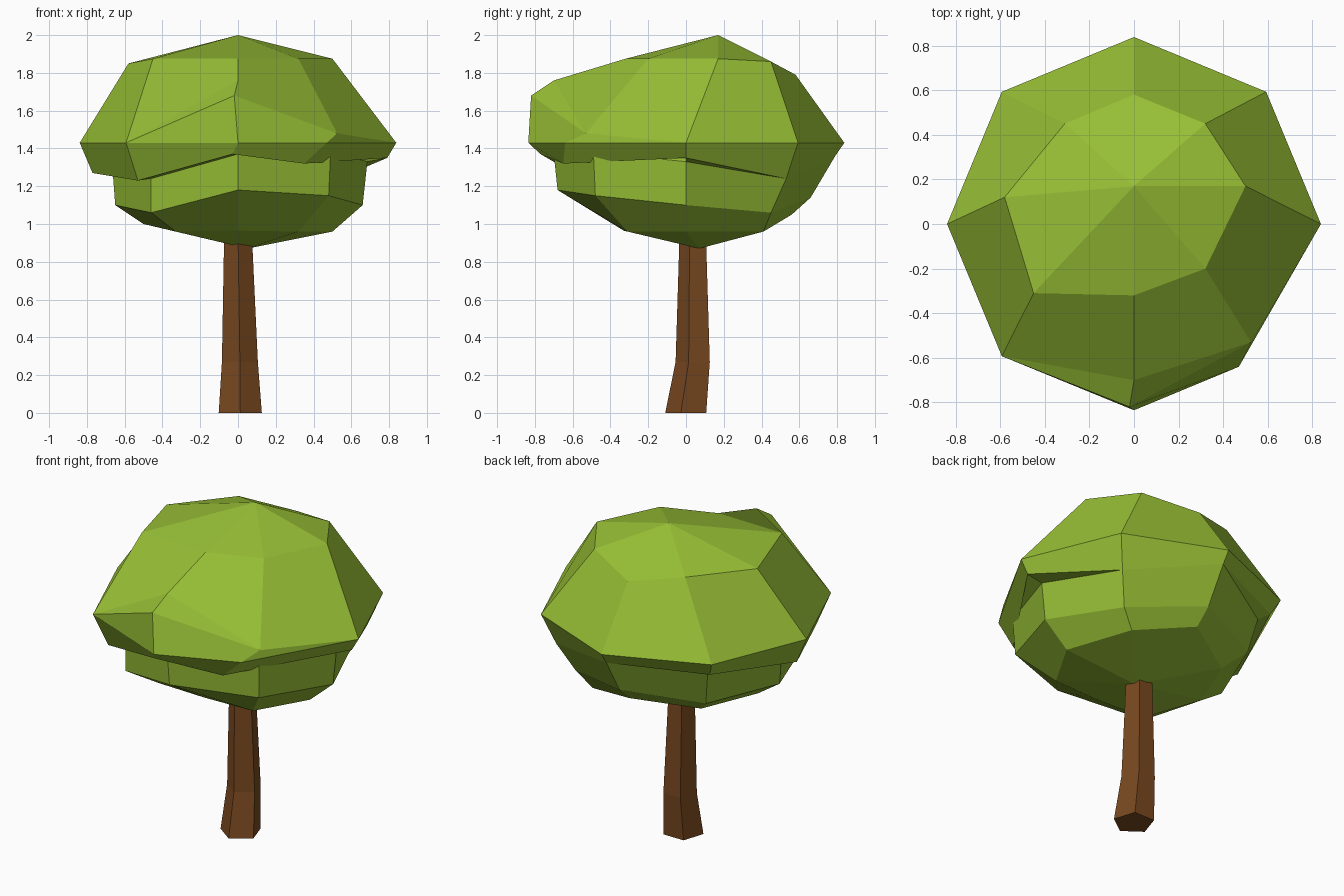
import bpy, bmesh
from math import sin, cos, pi

if "Cube" in bpy.data.objects:
    bpy.data.objects.remove(bpy.data.objects["Cube"])


def ring(n, r, z, cx=0.0, cy=0.0, start=0.0, **moved):
    """Regular polygon ring; moved points are given as p0=(x, y, z)."""
    pts = [(cx + r * cos(start + 2 * pi * i / n), cy + r * sin(start + 2 * pi * i / n), z)
           for i in range(n)]
    return change(pts, **moved)


def change(pts, **moved):
    pts = list(pts)
    for key, p in moved.items():
        pts[int(key[1:])] = p
    return pts


def loft(name, rings, color):
    """Skin the rings; repeated points merge, so faces collapse to triangles there."""
    bm = bmesh.new()
    cache = {}

    def vert(p):
        key = tuple(round(c, 4) for c in p)
        if key not in cache:
            cache[key] = bm.verts.new(p)
        return cache[key]

    n = len(rings[0])
    for a, b in zip(rings, rings[1:]):
        for i in range(n):
            j = (i + 1) % n
            vs = list(dict.fromkeys(vert(p) for p in (a[i], b[i], b[j], a[j])))
            if len(vs) > 2:
                bm.faces.new(vs)
    for end in (rings[0], rings[-1]):
        vs = list(dict.fromkeys(vert(p) for p in end))
        if len(vs) > 2:
            bm.faces.new(vs)
    bmesh.ops.recalc_face_normals(bm, faces=bm.faces)
    me = bpy.data.meshes.new(name)
    bm.to_mesh(me)
    bm.free()
    mat = bpy.data.materials.new(name + "_color")
    mat.diffuse_color = color
    mat.use_nodes = True
    mat.node_tree.nodes["Principled BSDF"].inputs["Base Color"].default_value = mat.diffuse_color
    me.materials.append(mat)
    ob = bpy.data.objects.new(name, me)
    bpy.context.collection.objects.link(ob)
    return ob


# Trunk: bent, tapering five-sided post
loft("trunk", [ring(5, r, z, cx, cy, -pi / 2) for r, z, cx, cy in (
    (0.12, 0.0, 0.012, 0.01), (0.10, 0.27, 0.01, 0.045), (0.077, 0.95, 0.0, 0.043))],
    (0.19, 0.065, 0.014, 1))

# Crown rings run counter-clockwise from +x
crown = ring(8, 0.45, 1.875, 0, 0.13, p0=(0.5, 0.17, 1.875), p1=(0.32, 0.45, 1.86),
             p2=(0, 0.58, 1.79), p3=(-0.31, 0.45, 1.85), p4=(-0.58, 0.12, 1.85),
             p5=(-0.45, -0.31, 1.875), p7=(0.32, -0.2, 1.875))
crown[6] = (0, -0.32, 1.875)

# Widest ring with the overhanging nose at the front
brow = ring(8, 0.838, 1.43, p6=(0, -0.70, 1.76), p7=(0.525, -0.53, 1.48))
nose = change(brow, p6=(-0.02, -0.82, 1.68))
rim = change(nose, p6=(0, -0.835, 1.43), p7=(0.47, -0.64, 1.43))

# Underside of the overhang, then the recessed lower foliage
lip = ring(8, 0.75, 1.24, p0=(0.79, 0, 1.35), p2=(0, 0.79, 1.36), p3=(-0.55, 0.55, 1.34),
           p4=(-0.77, 0, 1.27), p5=(-0.53, -0.53, 1.23), p6=(-0.03, -0.77, 1.37),
           p7=(0.35, -0.65, 1.32))
inner = change(lip, p0=(0.685, 0, 1.33), p3=(-0.50, 0.50, 1.31), p4=(-0.665, 0, 1.30),
               p5=(-0.46, -0.46, 1.24), p6=(0, -0.70, 1.37), p7=(0.49, -0.49, 1.38))
low = ring(8, 0.65, 1.10, p0=(0.66, 0, 1.10), p1=(0.45, 0.45, 1.06), p2=(0, 0.66, 1.14),
           p5=(-0.46, -0.46, 1.06), p6=(0, -0.68, 1.18), p7=(0.48, -0.48, 1.15))
base = ring(8, 0.5, 1.0, p0=(0.5, 0, 0.96), p1=(0.36, 0.41, 0.96), p2=(0, 0.56, 1.05),
            p5=(-0.33, -0.31, 0.96), p6=(0, -0.33, 0.965), p7=(0.32, -0.31, 0.96))

# Canopy: closed from top point to bottom point
loft("canopy", [[(0, 0.17, 2.0)] * 8, crown, brow, nose, rim, lip, inner, low, base,
                [(0.05, 0.07, 0.87)] * 8], (0.31, 0.52, 0.036, 1))
